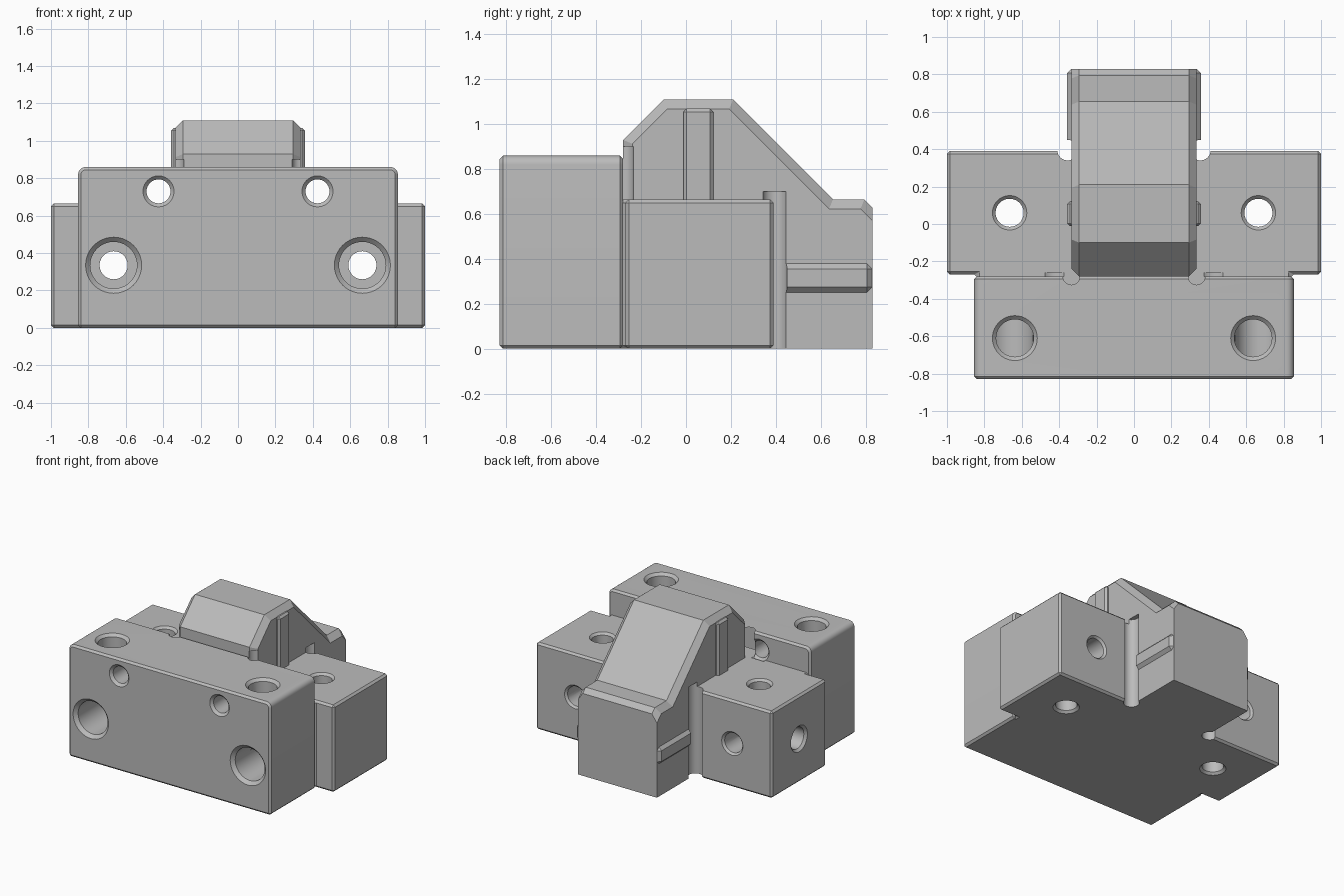
import bpy, bmesh, math
from mathutils import Vector

if "Cube" in bpy.data.objects:
    bpy.data.objects.remove(bpy.data.objects["Cube"], do_unlink=True)

steel = bpy.data.materials.new("machined grey")
steel.use_nodes = True
steel.diffuse_color = (0.5, 0.5, 0.5, 1)
steel.node_tree.nodes["Principled BSDF"].inputs["Base Color"].default_value = steel.diffuse_color


def finish(name, bm):
    bmesh.ops.recalc_face_normals(bm, faces=bm.faces)
    mesh = bpy.data.meshes.new(name)
    bm.to_mesh(mesh)
    bm.free()
    mesh.materials.append(steel)
    obj = bpy.data.objects.new(name, mesh)
    bpy.context.scene.collection.objects.link(obj)
    return obj


def prism(name, outline, axis, lo, hi, chamfer, rule):
    """Extrude a 2D outline along an axis, then chamfer edges chosen by a rule."""
    bm = bmesh.new()

    def place(p, t):
        co = list(p)
        co.insert("xyz".index(axis), t)
        return bm.verts.new(co)
    face = bm.faces.new([place(p, lo) for p in outline])
    ext = bmesh.ops.extrude_face_region(bm, geom=[face])
    step = Vector([hi - lo if a == axis else 0 for a in "xyz"])
    bmesh.ops.translate(bm, vec=step, verts=[g for g in ext["geom"] if isinstance(g, bmesh.types.BMVert)])
    bmesh.ops.recalc_face_normals(bm, faces=bm.faces)
    edges = [e for e in bm.edges if rule(e.verts[0].co, e.verts[1].co)]
    bmesh.ops.bevel(bm, geom=edges, offset=chamfer, segments=1, affect='EDGES', profile=0.5)
    return finish(name, bm)


def every_edge(a, b):
    return True


def box(name, x, y, z, chamfer):
    outline = [(x[0], y[0]), (x[1], y[0]), (x[1], y[1]), (x[0], y[1])]
    return prism(name, outline, "z", z[0], z[1], chamfer, every_edge)


def lathe(name, profile, origin, axis, sides=40):
    """Turned cutter: profile holds (radius, position along axis)."""
    bm = bmesh.new()
    k = "xyz".index(axis)
    rings = []
    for r, t in profile:
        ring = []
        for i in range(sides):
            a = math.tau * i / sides
            co = [origin[0] + r * math.cos(a), origin[1] + r * math.sin(a)]
            co.insert(k, t)
            ring.append(bm.verts.new(co))
        rings.append(ring)
    for p, q in zip(rings, rings[1:]):
        for i in range(sides):
            j = (i + 1) % sides
            bm.faces.new((p[i], p[j], q[j], q[i]))
    bm.faces.new(rings[0])
    bm.faces.new(rings[-1])
    obj = finish(name, bm)
    obj.hide_render = True
    return obj


def through(r, mouth, lo, hi):
    """Through-hole profile with a countersink at both ends."""
    d = mouth - r
    return [(mouth, lo - .02), (mouth, lo), (r, lo + d), (r, hi - d), (mouth, hi), (mouth, hi + .02)]


# Front block with rounded upper side edges
W, H, R = .855, .86, .04
outline = [(-W, 0), (W, 0)]
for side, start in ((1, 0), (-1, 90)):
    for i in range(7):
        a = math.radians(start + 15 * i)
        outline.append((side * (W - R) + R * math.cos(a), H - R + R * math.sin(a)))
front_block = prism("front_block", outline, "y", -.83, -.28, .015,
                    lambda a, b: abs(a.y - b.y) < .001 or max(a.z, b.z) < .001)

# Base with both wings and a neck running into the front block
half = [(.84, -.4), (.84, -.27), (1, -.27), (1, .39)]
base = prism("wing_base", half + [(-x, y) for x, y in reversed(half)], "z", 0, .665, .015, every_edge)

# Sloped central tower
tower_side = [(-.28, 0), (-.28, .93), (-.10, 1.11), (.21, 1.11), (.655, .665), (.795, .665), (.83, .63), (.83, 0)]
tower = prism("tower", tower_side, "x", -.335, .335, .042,
              lambda a, b: abs(a.x - b.x) < .001 and max(a.z, b.z) > .64 and min(a.y, b.y) < .8)

# Guide ribs on the tower sides
keys, rails = [], []
for s, label in ((1, "left"), (-1, "right")):
    x = sorted((s * .28, s * .358))
    keys.append(box(label + "_upright_key", x, (-.012, .122), (.6, 1.07), .015))
    rails.append(box(label + "_guide_rail", x, (.40, .83), (.25, .38), .024))

# Cutters for holes and corner reliefs
bores, pins, tops, wings, front_relief, rear_relief = [], [], [], [], [], []
for s in (1, -1):
    bores.append(lathe("bolt_bore", [(.15, -.86), (.15, -.83), (.125, -.805), (.125, -.36), (.075, -.36),
                                     (.075, .375), (.09, .39), (.09, .42)], (s * .665, .335), "y"))
    pins.append(lathe("pin_hole", through(.064, .083, -.83, -.28), (s * .425, .73), "y"))
    tops.append(lathe("top_hole", [(.1, .34), (.1, .84), (.12, .86), (.12, .9)], (s * .637, -.61), "z"))
    wings.append(lathe("wing_hole", through(.075, .092, 0, .665), (s * .665, .06), "z"))
    front_relief.append(lathe("front_relief", [(.045, .665), (.045, .9)], (s * .335, -.28), "z"))
    rear_relief.append(lathe("rear_relief", [(.055, -.1), (.055, .7)], (s * .355, .395), "z"))
side_hole = [lathe("side_hole", [(.1, -1.03), (.1, -1), (.082, -.982), (.082, -.66)], (.06, .335), "x")]


def cut(part, cutters):
    for c in cutters:
        mod = part.modifiers.new(c.name, 'BOOLEAN')
        mod.operation, mod.solver, mod.object = 'DIFFERENCE', 'EXACT', c
    graph = bpy.context.evaluated_depsgraph_get()
    mesh = bpy.data.meshes.new_from_object(part.evaluated_get(graph))
    part.modifiers.clear()
    part.data = mesh


cut(front_block, bores + pins + tops + front_relief)
cut(base, bores + pins + wings + side_hole + rear_relief)
cut(tower, front_relief + rear_relief)
for rail in rails:
    cut(rail, rear_relief)
for c in bores + pins + tops + wings + front_relief + rear_relief + side_hole:
    bpy.data.objects.remove(c, do_unlink=True)

# Smooth the round surfaces, keep machined edges sharp
bpy.ops.object.select_all(action='DESELECT')
for part in [front_block, base, tower] + keys + rails:
    part.select_set(True)
bpy.context.view_layer.objects.active = base
bpy.ops.object.shade_smooth_by_angle(angle=math.radians(25))
